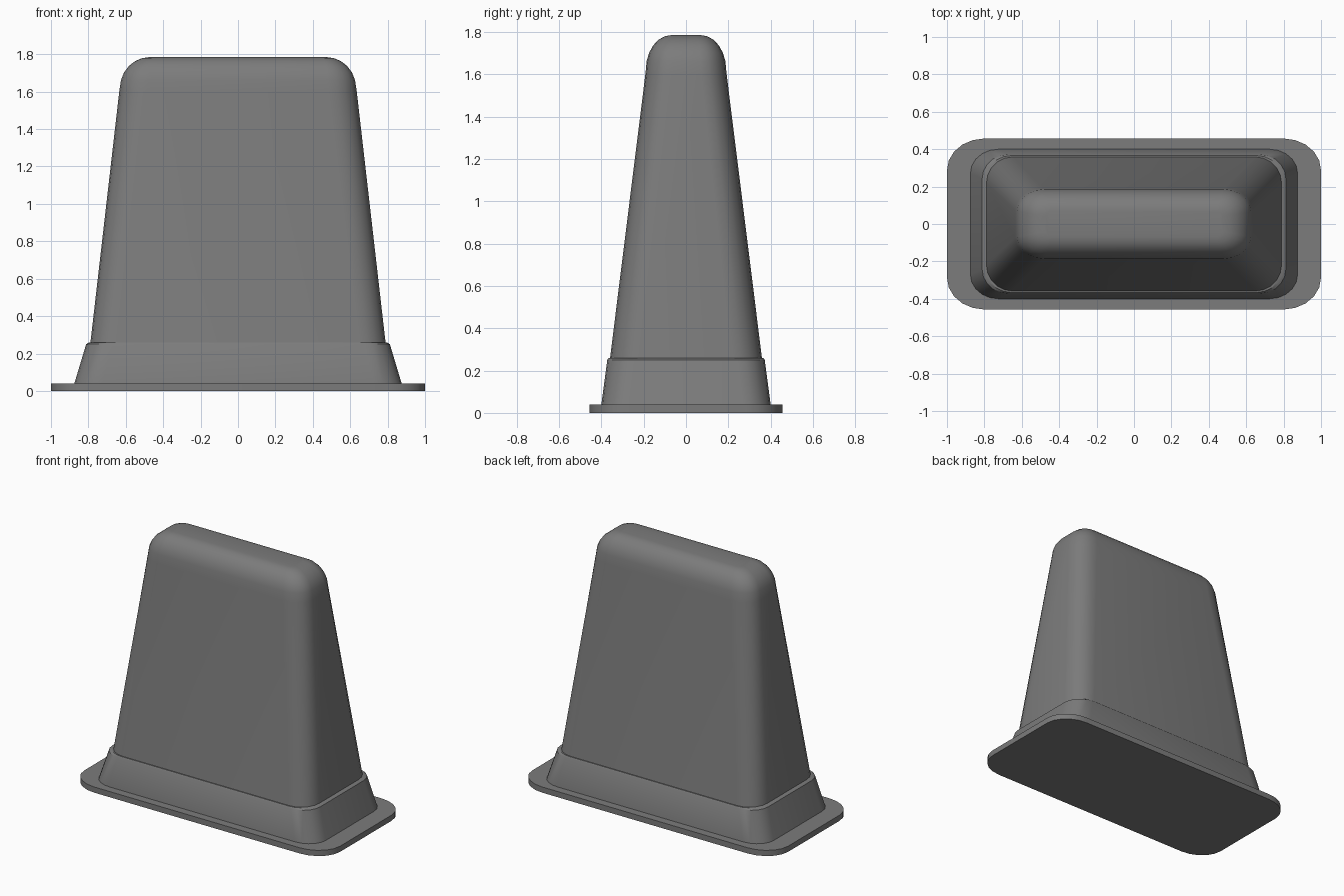
import bpy
import bmesh
from math import cos, sin, pi, radians

default = bpy.data.objects.get("Cube")
if default:
    bpy.data.objects.remove(default, do_unlink=True)

grey = bpy.data.materials.new("matte_grey")
grey.use_nodes = True
colour = (0.2, 0.2, 0.2, 1)
grey.diffuse_color = colour
grey.node_tree.nodes["Principled BSDF"].inputs["Base Color"].default_value = colour


def rounded_ring(bm, z, hx, hy, rx, ry, steps):
    """Rounded rectangle of vertices at height z."""
    ring = []
    for corner, (sx, sy) in enumerate([(1, 1), (-1, 1), (-1, -1), (1, -1)]):
        for i in range(steps + 1):
            a = pi / 2 * (corner + i / steps)
            ring.append(bm.verts.new((sx * (hx - rx) + rx * cos(a),
                                      sy * (hy - ry) + ry * sin(a), z)))
    return ring


def loft(name, sections, steps=5):
    """Skin a stack of rounded rectangles and cap both ends."""
    bm = bmesh.new()
    rings = [rounded_ring(bm, *s, steps) for s in sections]
    for low, high in zip(rings, rings[1:]):
        n = len(low)
        for i in range(n):
            j = (i + 1) % n
            bm.faces.new((low[i], low[j], high[j], high[i]))
    bm.faces.new(rings[0][::-1])
    bm.faces.new(rings[-1])
    mesh = bpy.data.meshes.new(name)
    bm.to_mesh(mesh)
    bm.free()
    mesh.materials.append(grey)
    obj = bpy.data.objects.new(name, mesh)
    bpy.context.collection.objects.link(obj)
    bpy.ops.object.select_all(action="DESELECT")
    obj.select_set(True)
    bpy.context.view_layer.objects.active = obj
    bpy.ops.object.shade_smooth_by_angle(angle=radians(32))
    return obj


# Sections are: height, half width, half depth, corner radius in x and y
# Flat foot plate
loft("base_plate", [(0, 1, 0.457, 0.2, 0.17), (0.04, 1, 0.457, 0.2, 0.17)])

# Flared collar with a narrow ledge on top
loft("collar", [(0.04, 0.875, 0.4, 0.15, 0.13),
                (0.25, 0.812, 0.372, 0.14, 0.13),
                (0.26, 0.795, 0.366, 0.14, 0.13)])

# Tapered body with a soft crown
body = [(0.25, 0.79, 0.36, 0.14, 0.14), (1.6, 0.635, 0.192, 0.15, 0.12)]
shoulder_x, shoulder_z = 0.16, 0.165
for i in range(1, 7):
    a = pi / 2 * i / 6
    inset = 1 - cos(a)
    body.append((1.62 + shoulder_z * sin(a),
                 0.631 - shoulder_x * inset,
                 0.19 - 0.12 * inset,
                 0.15 - 0.12 * inset,
                 0.12 - 0.09 * inset))
loft("body", body)
